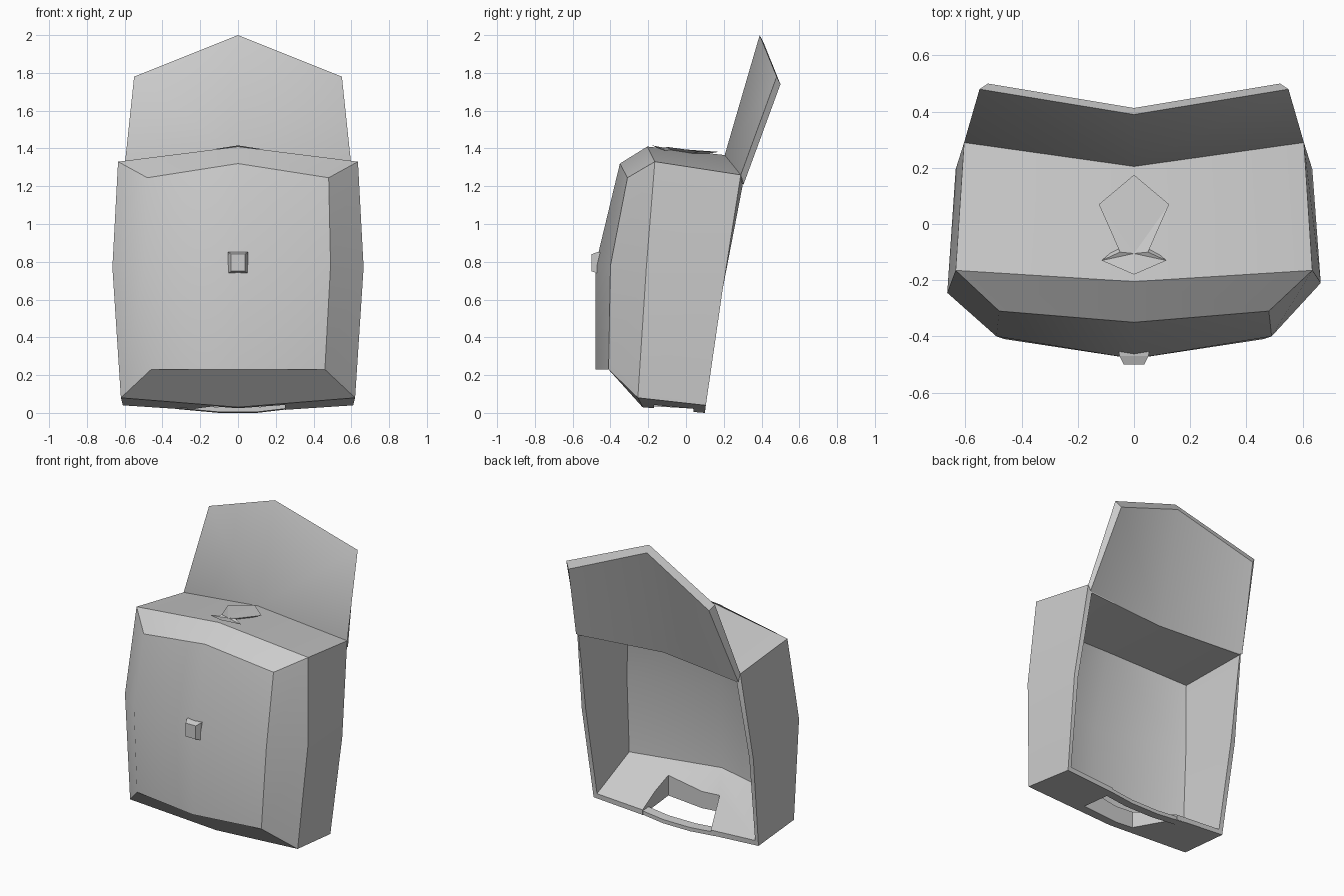
import bpy, bmesh

if "Cube" in bpy.data.objects:
    bpy.data.objects.remove(bpy.data.objects["Cube"])


def finish(bm, name):
    bmesh.ops.remove_doubles(bm, verts=bm.verts, dist=0.0005)
    bmesh.ops.recalc_face_normals(bm, faces=bm.faces)
    me = bpy.data.meshes.new(name)
    bm.to_mesh(me)
    bm.free()
    ob = bpy.data.objects.new(name, me)
    bpy.context.collection.objects.link(ob)
    return ob


def ring(bm, half):
    """Closed loop from a right-half outline whose first and last points lie on x=0."""
    pts = half + [(-x, y, z) for x, y, z in half[-2:0:-1]]
    return [bm.verts.new(p) for p in pts]


def bridge(bm, a, b):
    n = len(a)
    for i in range(n):
        j = (i + 1) % n
        loop = []
        for v in (a[i], a[j], b[j], b[i]):
            if all((v.co - w.co).length > 0.0005 for w in loop):
                loop.append(v)
        if len(loop) > 2:
            bm.faces.new(loop)


def cap8(bm, r, centre):
    """Four quads around a central vertex."""
    c = bm.verts.new(centre)
    for i in range(0, 8, 2):
        bm.faces.new((r[i], r[i + 1], r[(i + 2) % 8], c))


def smooth(ob):
    bpy.ops.object.select_all(action='DESELECT')
    ob.select_set(True)
    bpy.context.view_layer.objects.active = ob
    bpy.ops.object.shade_smooth_by_angle(angle=0.62)


# Hollow body: front panel, chamfer, side walls, rim, cavity
bm = bmesh.new()
outlines = [
    [(0, -.48, .23), (.46, -.41, .23), (.49, -.40, .78), (.48, -.31, 1.245), (0, -.35, 1.32)],
    [(0, -.41, .23), (.46, -.41, .23), (.49, -.40, .78), (.48, -.31, 1.245), (0, -.35, 1.32)],
    [(0, -.23, .03), (.62, -.255, .08), (.665, -.21, .77), (.635, -.165, 1.33), (0, -.205, 1.41)],
    [(0, .10, .0), (.61, .105, .04), (.635, .195, .66), (.605, .29, 1.26), (0, .205, 1.365)],
    [(0, .10, .035), (.585, .105, .07), (.605, .195, .66), (.585, .30, 1.205), (0, .235, 1.22)],
    [(0, -.38, .215), (.56, -.20, .24), (.57, -.19, .74), (.51, -.115, 1.145), (0, -.25, 1.25)],
]
rings = [ring(bm, o) for o in outlines]
rings[2][6].co.y = -.245          # slight asymmetry on the left side
for a, b in zip(rings, rings[1:]):
    bridge(bm, a, b)
cap8(bm, rings[0], (0, -.48, .78))
cap8(bm, rings[-1], (0, -.37, .76))
body = finish(bm, "body_shell")

# Notch through the floor, wider towards the back
bm = bmesh.new()
bmesh.ops.create_cube(bm, size=1)
for v in bm.verts:
    back, right = v.co.y > 0, v.co.x > 0
    x = .25 if right else (-.30 if back else -.13)
    v.co = (x, .20 if back else -.17, .32 if v.co.z > 0 else -.2)
cutter = finish(bm, "notch_cutter")
cutter.hide_render = True
cutter.hide_viewport = True
mod = body.modifiers.new("notch", 'BOOLEAN')
mod.object = cutter
mod.operation = 'DIFFERENCE'
mod.solver = 'EXACT'
smooth(body)

# Raised back flap with a pointed top
bm = bmesh.new()
front = ring(bm, [(0, .205, 1.365), (.605, .29, 1.26), (.55, .48, 1.78), (0, .39, 2.0)])
back = ring(bm, [(0, .235, 1.22), (.60, .305, 1.21), (.52, .50, 1.74), (0, .413, 1.955)])
bridge(bm, front, back)
for r in (front, back):
    bm.faces.new(r[:4])
    bm.faces.new([r[0], r[3], r[4], r[5]])
smooth(finish(bm, "back_flap"))

# Strap crossing the floor notch
bm = bmesh.new()
sections = []
for x, z in ((-.32, .02), (-.1, .0), (.1, .0), (.27, .02)):
    sections.append([bm.verts.new((x, y, z + dz)) for y, dz in
                     ((.04, 0.005), (.10, 0), (.10, .025), (.04, .03))])
for a, b in zip(sections, sections[1:]):
    bridge(bm, a, b)
bm.faces.new(sections[0])
bm.faces.new(sections[-1])
finish(bm, "floor_strap")

# Faceted ornament on the top
bm = bmesh.new()
rim = ring(bm, [(0, -.18, 1.416), (.115, -.13, 1.398), (.05, -.10, 1.408),
                (.125, .07, 1.385), (0, .175, 1.382)])
tip = bm.verts.new((0, -.105, 1.402))
base = bm.verts.new((0, -.03, 1.35))
for i in range(len(rim)):
    j = (i + 1) % len(rim)
    bm.faces.new((rim[i], rim[j], tip))
    bm.faces.new((rim[j], rim[i], base))
finish(bm, "top_ornament")

# Tapered front button
bm = bmesh.new()
loops = [ring(bm, [(0, y, .795 - h), (s, y, .795 - h), (s, y, .795 + h), (0, y, .795 + h)])
         for y, s, h in ((-.45, .054, .058), (-.47, .052, .056), (-.50, .037, .045))]
for a, b in zip(loops, loops[1:]):
    bridge(bm, a, b)
bm.faces.new(loops[0])
bm.faces.new(loops[-1])
finish(bm, "front_button")
